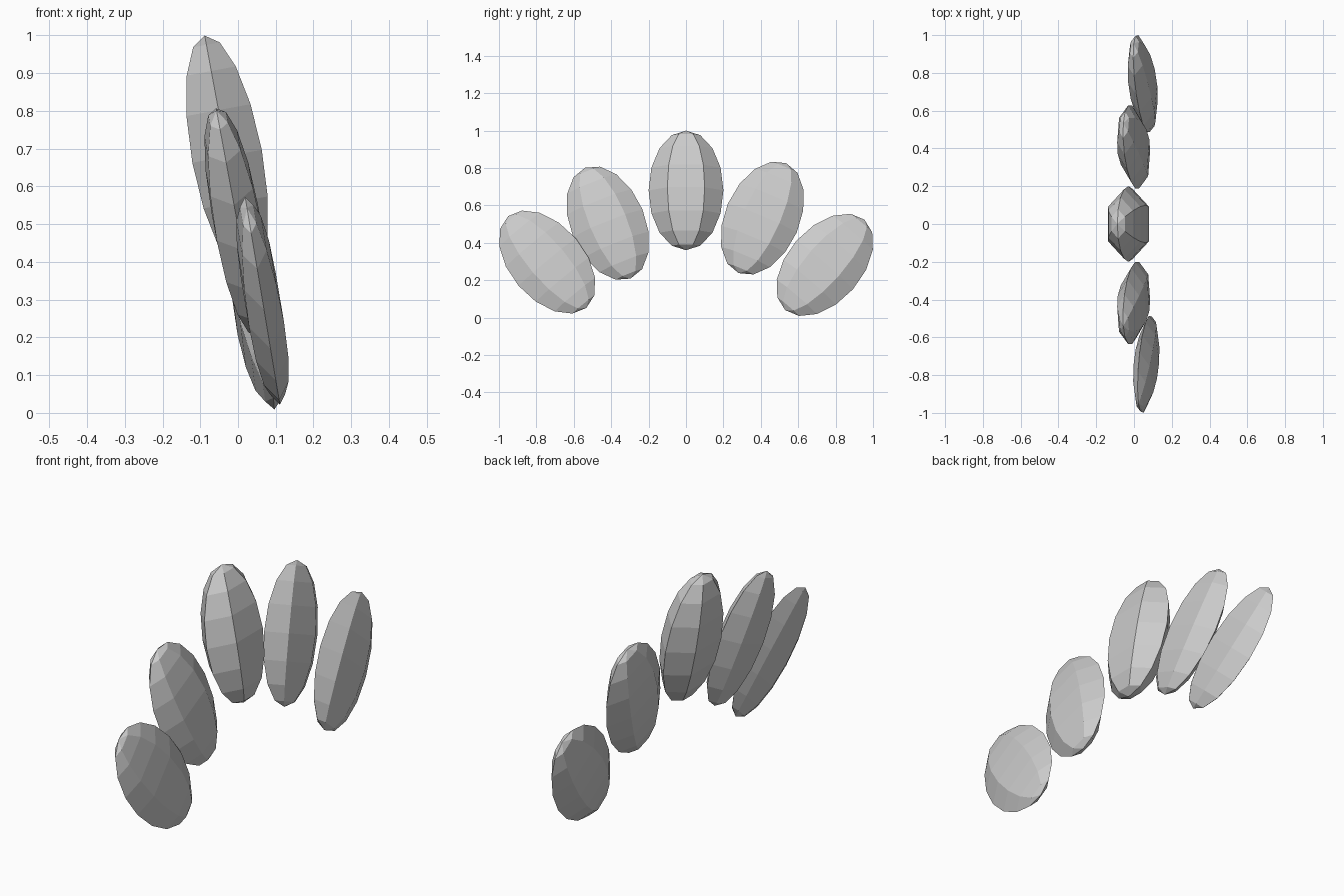
import bpy, bmesh
from math import sin, cos, pi, radians
from mathutils import Matrix, Vector

if "Cube" in bpy.data.objects:
    bpy.data.objects.remove(bpy.data.objects["Cube"])

SIDES, RINGS = 6, 8
WIDTH, LENGTH = 0.2, 0.325   # half sizes shared by every petal


def petal(name, centre, thickness, roll, tilt=-10.5, yaw=0):
    """Six-sided low-poly ellipsoid, rolled into the fan, then leaned back."""
    bm = bmesh.new()
    # half-circle profile in the YZ plane, spun around Z
    pts = [bm.verts.new((0, sin(pi * i / RINGS), cos(pi * i / RINGS)))
           for i in range(RINGS + 1)]
    edges = [bm.edges.new(p) for p in zip(pts, pts[1:])]
    bmesh.ops.spin(bm, geom=pts + edges, cent=(0, 0, 0), axis=(0, 0, 1),
                   angle=2 * pi, steps=SIDES, use_duplicate=False)
    bmesh.ops.remove_doubles(bm, verts=bm.verts[:], dist=1e-4)
    bmesh.ops.recalc_face_normals(bm, faces=bm.faces[:])
    mat = (Matrix.Translation(Vector(centre))
           @ Matrix.Rotation(radians(yaw), 4, 'Z')
           @ Matrix.Rotation(radians(tilt), 4, 'Y')
           @ Matrix.Rotation(radians(roll), 4, 'X')
           @ Matrix.Diagonal((thickness, WIDTH, LENGTH, 1)))
    bm.transform(mat)
    mesh = bpy.data.meshes.new(name)
    bm.to_mesh(mesh)
    bm.free()
    bpy.context.collection.objects.link(bpy.data.objects.new(name, mesh))


# fan of five petals, the outer ones thinner and leaning outward
petal("centre_petal", (-0.029, 0, 0.68), 0.108, 0)
petal("inner_petal_left", (-0.002, -0.418, 0.505), 0.072, 22)
petal("inner_petal_right", (-0.002, 0.408, 0.532), 0.072, -23)
petal("outer_petal_left", (0.065, -0.742, 0.297), 0.054, 40, -9.5)
petal("outer_petal_right", (0.046, 0.742, 0.282), 0.065, -41, -9.5, 2)
